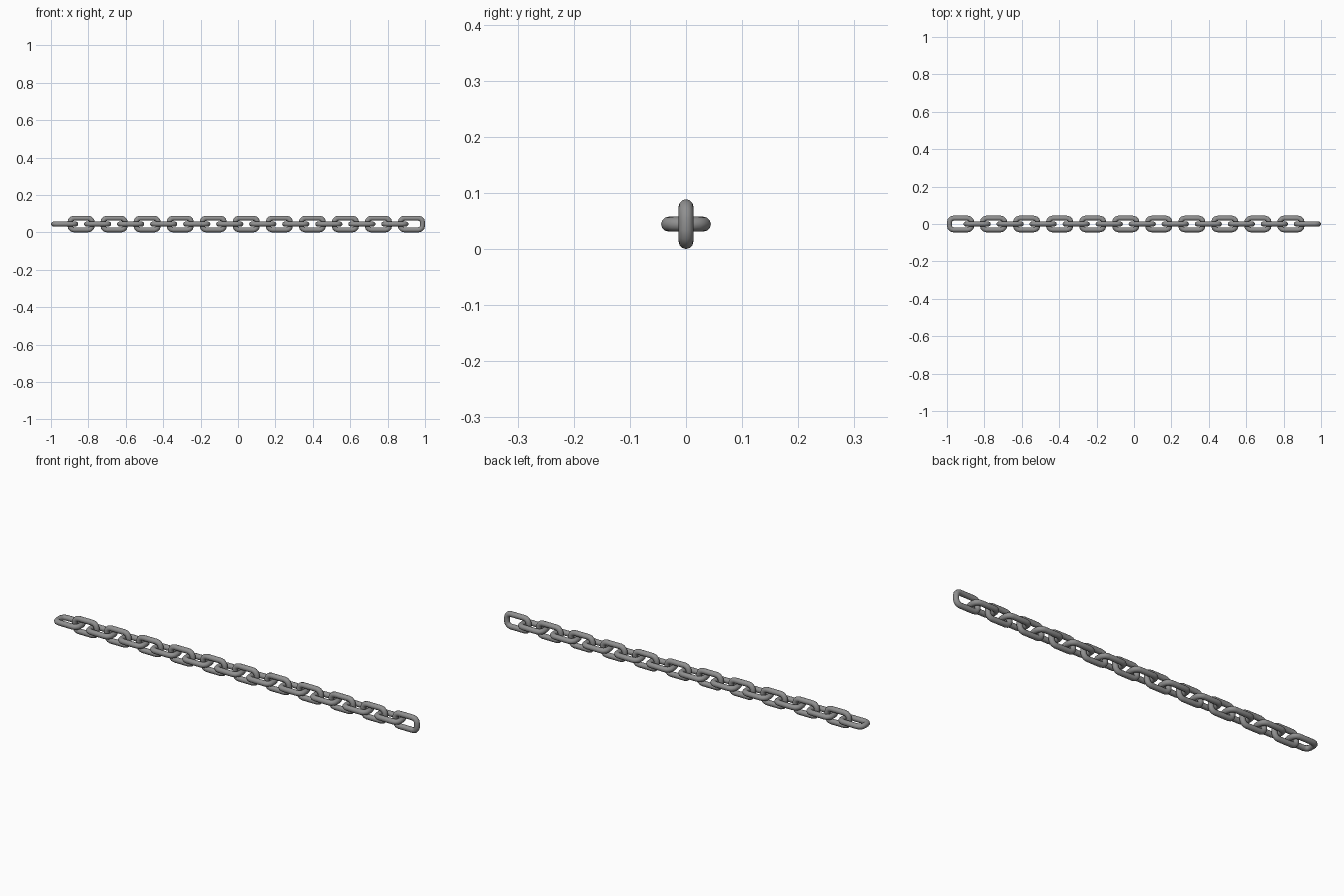
import bpy, bmesh, math
from mathutils import Vector

if "Cube" in bpy.data.objects:
    bpy.data.objects.remove(bpy.data.objects["Cube"])

COUNT = 22
LENGTH, WIDTH, R = 0.1457, 0.0886, 0.0132
PITCH = (2.0 - LENGTH) / (COUNT - 1)
SIDES, BEND, STEPS = 12, 0.022, 3


def link_mesh():
    # Rounded oblong centre line, swept with a round wire section
    cx, cy = LENGTH / 2 - R - BEND, WIDTH / 2 - R - BEND
    path = []
    for q, (sx, sy) in enumerate([(1, 1), (-1, 1), (-1, -1), (1, -1)]):
        for s in range(STEPS + 1):
            a = math.pi / 2 * (q + s / STEPS)
            path.append(Vector((sx * cx + BEND * math.cos(a), sy * cy + BEND * math.sin(a), 0)))
    bm = bmesh.new()
    rings = []
    n = len(path)
    for i, p in enumerate(path):
        d0 = (p - path[i - 1]).normalized()
        d1 = (path[(i + 1) % n] - p).normalized()
        tangent = (d0 + d1).normalized()
        out = Vector((tangent.y, -tangent.x, 0)) / tangent.dot(d0)  # mitred joint
        ring = []
        for k in range(SIDES):
            a = 2 * math.pi * k / SIDES
            ring.append(bm.verts.new(p + out * R * math.cos(a) + Vector((0, 0, R * math.sin(a)))))
        rings.append(ring)
    for i in range(n):
        a, b = rings[i], rings[(i + 1) % n]
        for k in range(SIDES):
            j = (k + 1) % SIDES
            bm.faces.new((a[k], a[j], b[j], b[k]))
    bmesh.ops.recalc_face_normals(bm, faces=bm.faces[:])
    me = bpy.data.meshes.new("chain_link")
    bm.to_mesh(me)
    bm.free()
    return me


# Dark steel colour
steel = bpy.data.materials.new("dark_steel")
steel.diffuse_color = (0.28, 0.28, 0.28, 1)
steel.use_nodes = True
steel.node_tree.nodes["Principled BSDF"].inputs["Base Color"].default_value = steel.diffuse_color

# Links alternate flat and upright along x
mesh = link_mesh()
mesh.materials.append(steel)
for i in range(COUNT):
    ob = bpy.data.objects.new(f"chain_link_{i + 1:02d}", mesh)
    bpy.context.collection.objects.link(ob)
    ob.location = (-1 + LENGTH / 2 + i * PITCH, 0, WIDTH / 2)
    ob.rotation_euler.x = math.pi / 2 if i % 2 else 0

# Smooth wire
bpy.ops.object.select_all(action='DESELECT')
first = bpy.data.objects["chain_link_01"]
first.select_set(True)
bpy.context.view_layer.objects.active = first
bpy.ops.object.shade_smooth_by_angle(angle=math.radians(35))
